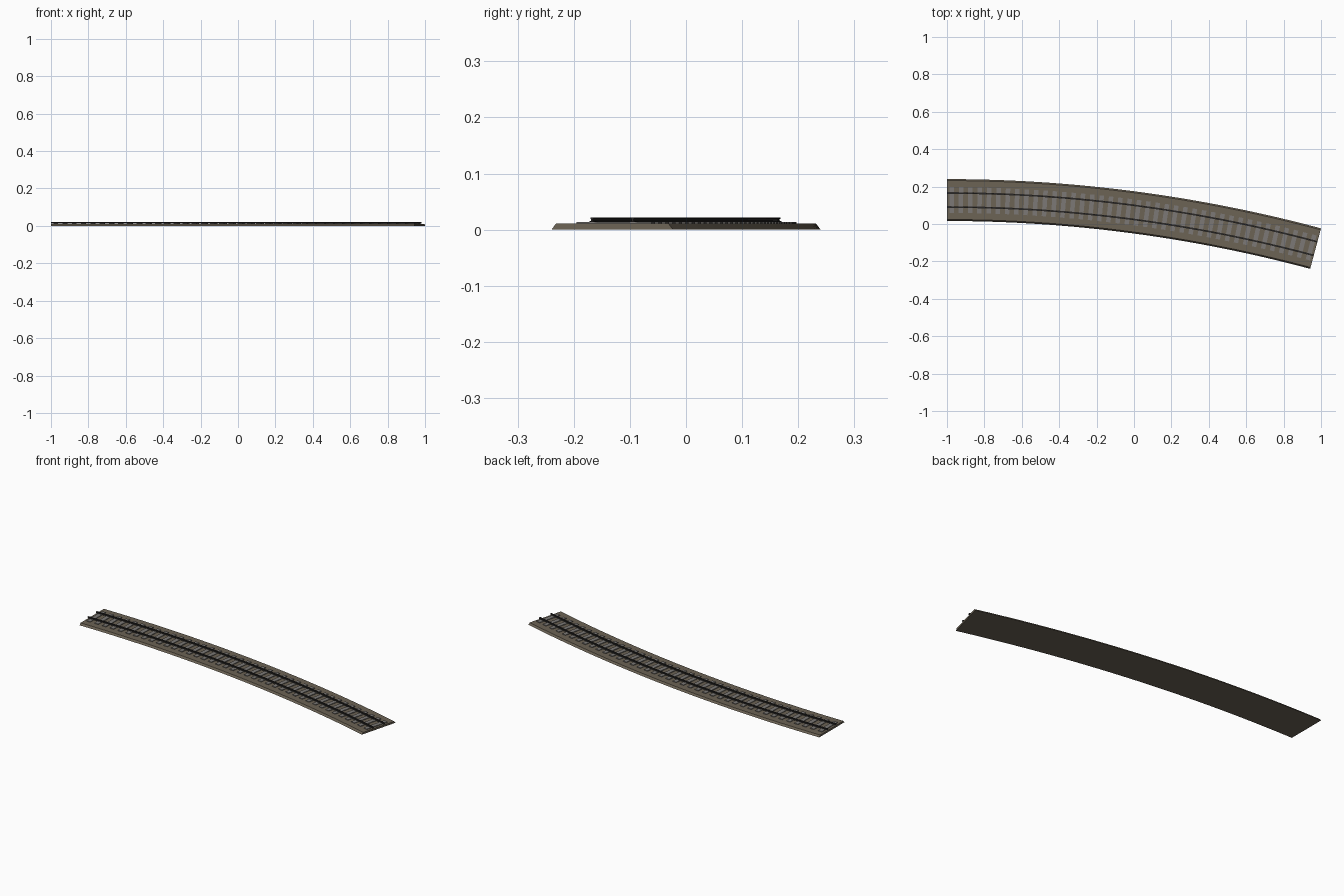
import bpy, math

if "Cube" in bpy.data.objects:
    bpy.data.objects.remove(bpy.data.objects["Cube"])

R, CX, CY, ARC = 7.615, -1.0, -7.487, math.radians(15)   # track centre line
SEGS, SLEEPERS = 32, 40


def material(name, rgb):
    m = bpy.data.materials.new(name)
    m.diffuse_color = (*rgb, 1)
    m.use_nodes = True
    m.node_tree.nodes["Principled BSDF"].inputs["Base Color"].default_value = m.diffuse_color
    return m


ballast_mat = material("brown ballast", (0.15, 0.125, 0.09))
sleeper_mat = material("grey sleeper", (0.20, 0.19, 0.18))
rail_mat = material("dark steel", (0.025, 0.023, 0.022))


def place(offset, angle, z):
    r = R + offset
    return (CX + r * math.sin(angle), CY + r * math.cos(angle), z)


def sweep(profile, a0, a1, segs, verts, faces):
    """Sweep a closed (offset, z) profile along the arc, with end caps."""
    base, n = len(verts), len(profile)
    for i in range(segs + 1):
        a = a0 + (a1 - a0) * i / segs
        verts += [place(o, a, z) for o, z in profile]
    for i in range(segs):
        for j in range(n):
            k = (j + 1) % n
            p, q = base + i * n, base + (i + 1) * n
            faces.append((p + j, p + k, q + k, q + j))
    faces.append(tuple(base + j for j in reversed(range(n))))
    faces.append(tuple(base + segs * n + j for j in range(n)))


def build(name, mat, sweeps):
    verts, faces = [], []
    for profile, a0, a1, segs in sweeps:
        sweep(profile, a0, a1, segs, verts, faces)
    me = bpy.data.meshes.new(name)
    me.from_pydata(verts, [], faces)
    me.materials.append(mat)
    ob = bpy.data.objects.new(name, me)
    bpy.context.collection.objects.link(ob)
    # consistent outward normals
    import bmesh
    bm = bmesh.new()
    bm.from_mesh(me)
    bmesh.ops.recalc_face_normals(bm, faces=bm.faces)
    bm.to_mesh(me)
    bm.free()


# ballast bed with sloped shoulders
build("ballast_bed", ballast_mat,
      [([(-.112, 0), (.112, 0), (.104, .0105), (-.104, .0105)], 0, ARC, SEGS)])

# evenly spaced sleepers
step = ARC / SLEEPERS
half = 0.012 / R
box = [(-.069, .006), (.069, .006), (.069, .0140), (-.069, .0140)]
build("sleepers", sleeper_mat,
      [(box, (i + .5) * step - half, (i + .5) * step + half, 1) for i in range(SLEEPERS)])

# two rails with foot, web and head
rail = [(-.0045, .0135), (.0045, .0135), (.0045, .015), (.0015, .016), (.0015, .0185),
        (.003, .0195), (.003, .022), (-.003, .022), (-.003, .0195), (-.0015, .0185),
        (-.0015, .016), (-.0045, .015)]
for name, off in (("outer_rail", .0375), ("inner_rail", -.0375)):
    build(name, rail_mat, [([(o + off, z) for o, z in rail], 0, ARC, SEGS)])
